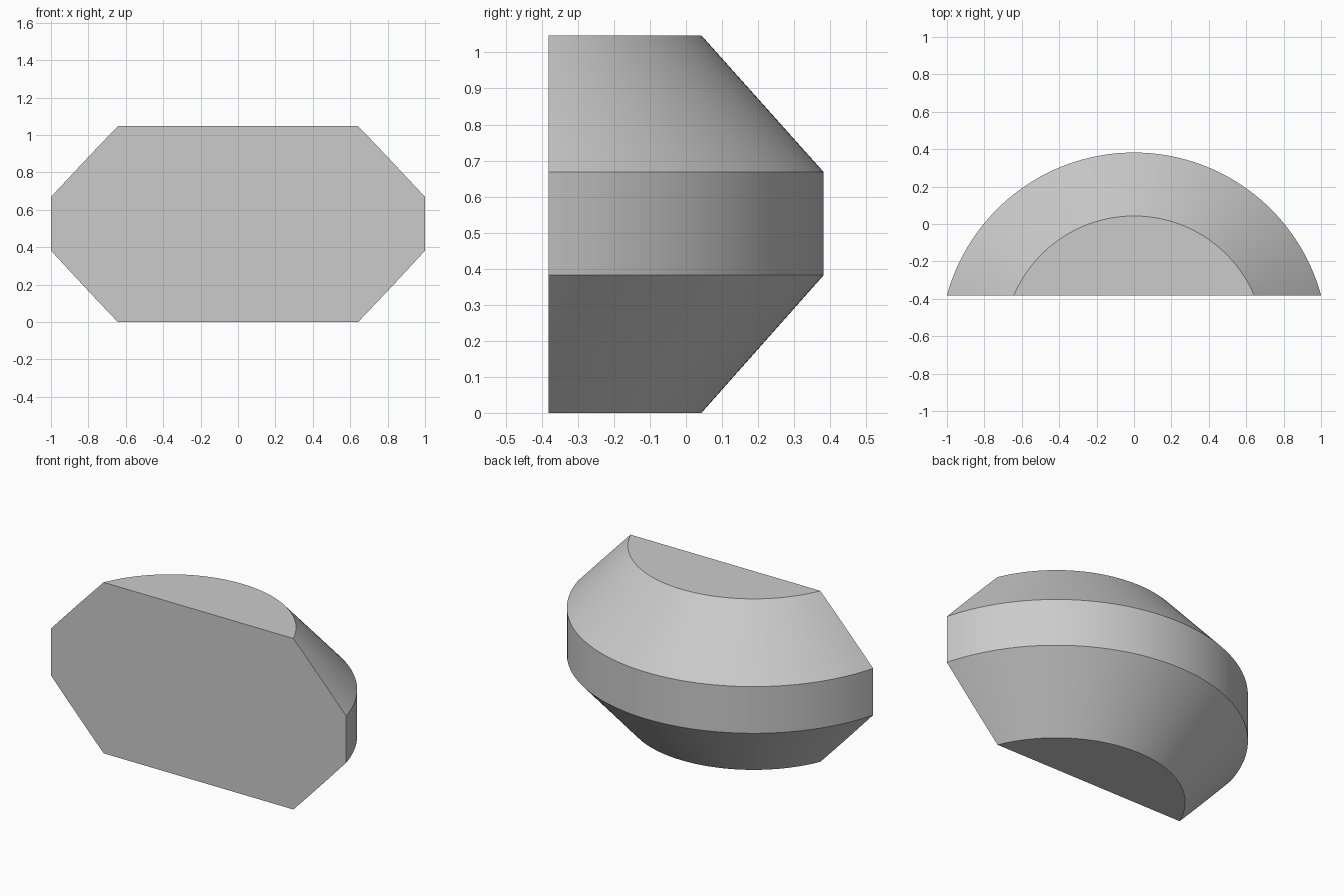
import bpy, bmesh
from math import radians, tau
from mathutils import Vector

cube = bpy.data.objects.get("Cube")
if cube:
    bpy.data.objects.remove(cube, do_unlink=True)

AXIS_Y = -0.655    # centre of the turned form
FRONT_Y = -0.382   # flat front plane
PROFILE = [(0, 0), (0.698, 0), (1.037, 0.382), (1.037, 0.668), (0.698, 1.047), (0, 1.047)]

# One plain grey
grey = bpy.data.materials.new("plain grey")
grey.use_nodes = True
colour = (0.6, 0.6, 0.6, 1)
grey.diffuse_color = colour
grey.node_tree.nodes["Principled BSDF"].inputs["Base Color"].default_value = colour

# Turn the bevelled drum around its vertical axis
bm = bmesh.new()
axis = Vector((0, AXIS_Y, 0))
verts = [bm.verts.new(axis + Vector((r, 0, z))) for r, z in PROFILE]
edges = [bm.edges.new(pair) for pair in zip(verts, verts[1:])]
bmesh.ops.spin(bm, geom=verts + edges, cent=axis, axis=(0, 0, 1),
               angle=tau, steps=160, use_duplicate=False)
bmesh.ops.remove_doubles(bm, verts=bm.verts, dist=0.0001)

# Keep only the part behind the front plane, and close the cut
cut = bmesh.ops.bisect_plane(bm, geom=bm.verts[:] + bm.edges[:] + bm.faces[:],
                             plane_co=(0, FRONT_Y, 0), plane_no=(0, -1, 0),
                             clear_outer=True)
rim = [e for e in cut["geom_cut"] if isinstance(e, bmesh.types.BMEdge)]
bmesh.ops.contextual_create(bm, geom=rim)
bmesh.ops.dissolve_limit(bm, angle_limit=radians(0.1), verts=bm.verts, edges=bm.edges)
bmesh.ops.recalc_face_normals(bm, faces=bm.faces)

mesh = bpy.data.meshes.new("bevelled_half_drum")
bm.to_mesh(mesh)
bm.free()
mesh.materials.append(grey)
drum = bpy.data.objects.new("bevelled_half_drum", mesh)
bpy.context.collection.objects.link(drum)

# Smooth round sides with crisp rims
bpy.ops.object.select_all(action="DESELECT")
drum.select_set(True)
bpy.context.view_layer.objects.active = drum
bpy.ops.object.shade_smooth_by_angle(angle=radians(30))
